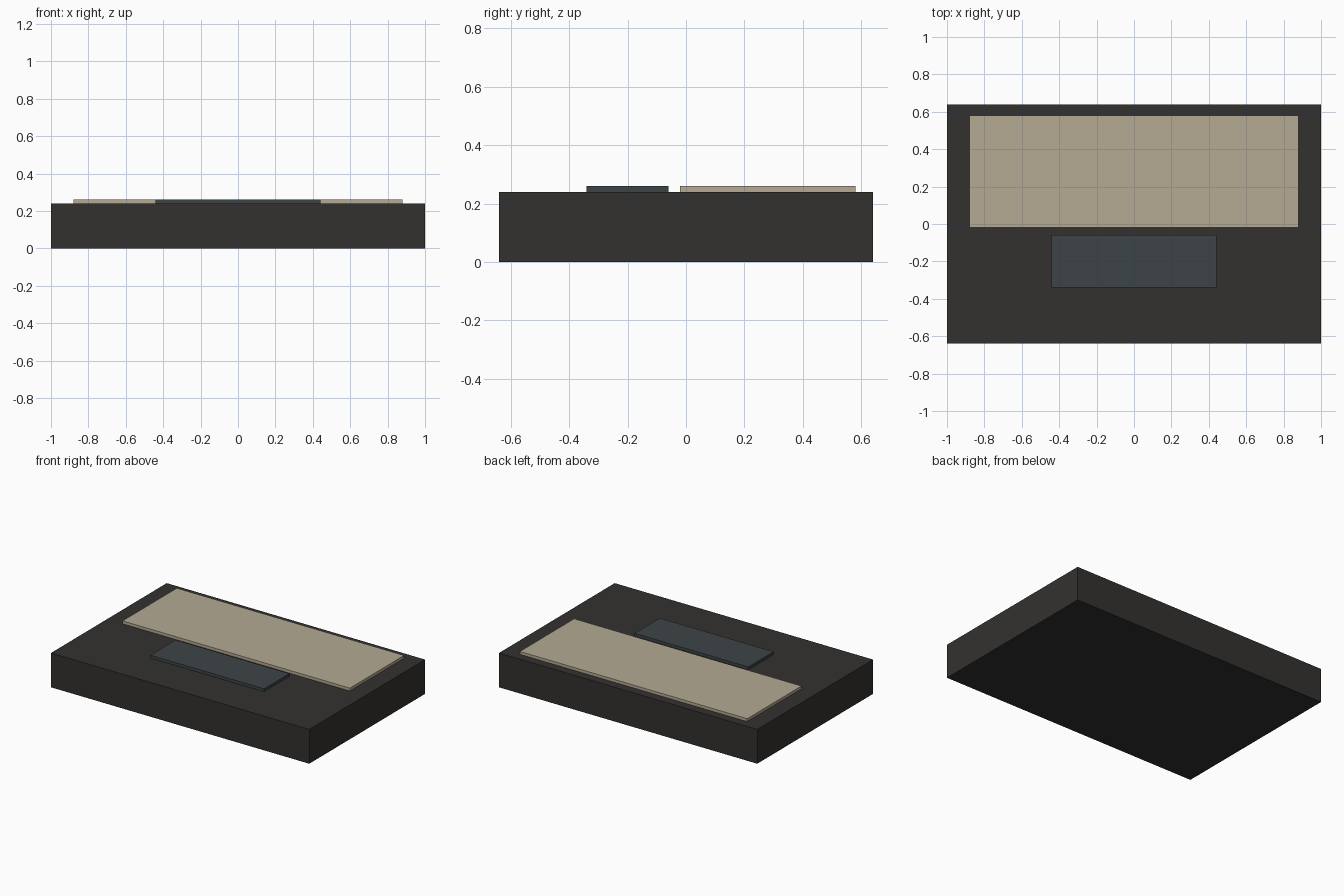
import bpy

if "Cube" in bpy.data.objects:
    bpy.data.objects.remove(bpy.data.objects["Cube"])


def material(name, rgb):
    mat = bpy.data.materials.new(name)
    mat.diffuse_color = (*rgb, 1.0)
    mat.use_nodes = True
    mat.node_tree.nodes["Principled BSDF"].inputs["Base Color"].default_value = mat.diffuse_color
    return mat


def box(name, x, y, z, mat):
    """Box from (min, max) ranges on each axis."""
    bpy.ops.mesh.primitive_cube_add(
        size=1, location=[(a + b) / 2 for a, b in (x, y, z)])
    obj = bpy.context.object
    obj.name = name
    obj.scale = [b - a for a, b in (x, y, z)]
    bpy.ops.object.transform_apply(location=False, rotation=False, scale=True)
    obj.data.materials.append(mat)
    return obj


dark = material("dark_shell", (0.034, 0.031, 0.029))
beige = material("beige_keys", (0.46, 0.40, 0.295))
slate = material("slate_pad", (0.048, 0.06, 0.064))

# Main body slab
box("body", (-1, 1), (-0.64, 0.64), (0, 0.24), dark)
# Wide raised panel towards the back
box("keyboard_panel", (-0.88, 0.88), (-0.02, 0.58), (0.24, 0.26), beige)
# Small raised pad in front of it
box("touch_pad", (-0.44, 0.44), (-0.34, -0.06), (0.24, 0.26), slate)
